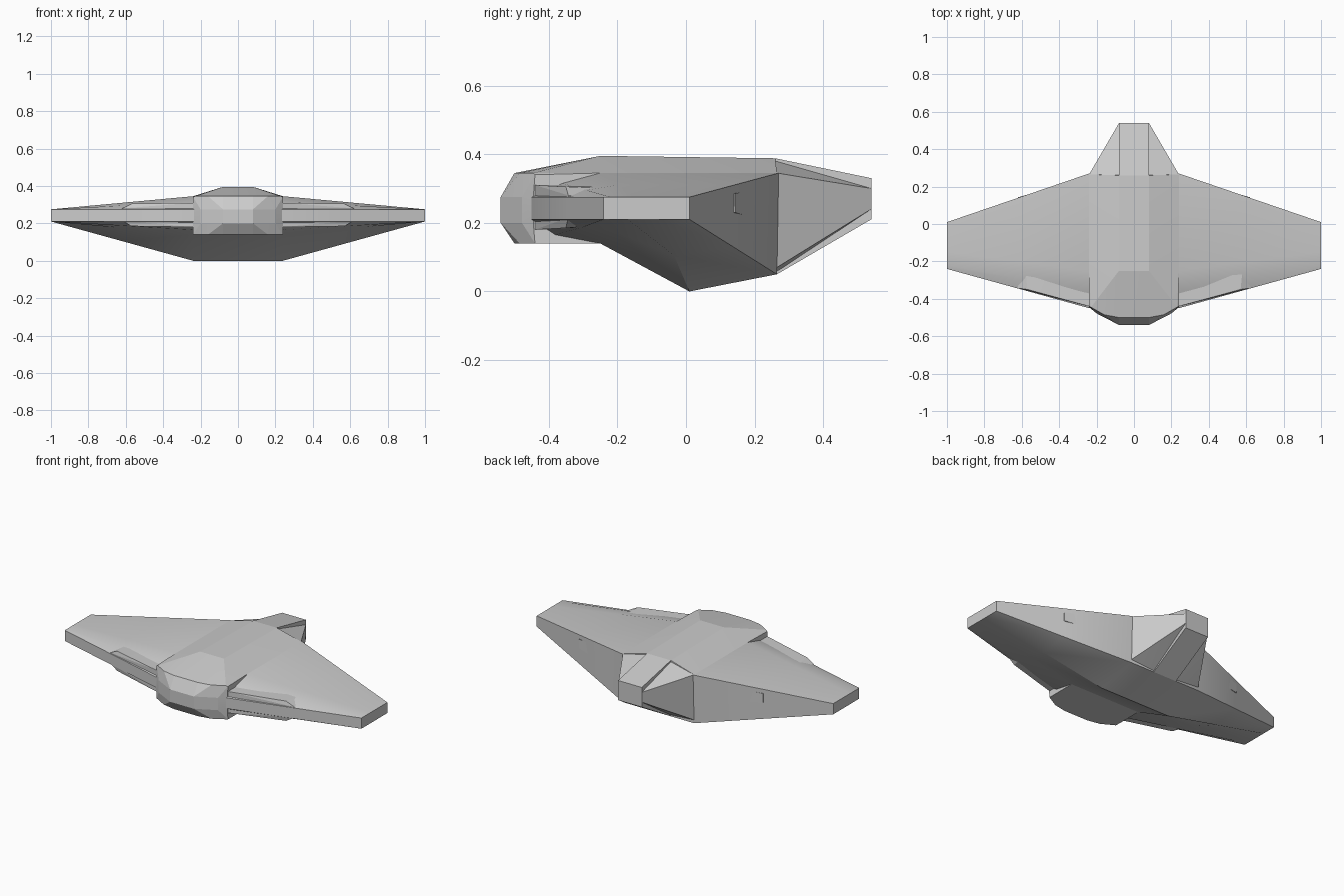
import bpy, bmesh

if "Cube" in bpy.data.objects:
    bpy.data.objects.remove(bpy.data.objects["Cube"])


def finish(name, bm, angle=0.5):
    bmesh.ops.recalc_face_normals(bm, faces=bm.faces)
    me = bpy.data.meshes.new(name)
    bm.to_mesh(me)
    bm.free()
    ob = bpy.data.objects.new(name, me)
    bpy.context.collection.objects.link(ob)
    bpy.ops.object.select_all(action='DESELECT')
    ob.select_set(True)
    bpy.context.view_layer.objects.active = ob
    bpy.ops.object.shade_smooth_by_angle(angle=angle)
    return ob


def hull(name, half_points):
    """Convex solid from points mirrored over x."""
    bm = bmesh.new()
    for x, y, z in half_points:
        for s in (-1, 1):
            bm.verts.new((s * x, y, z))
    res = bmesh.ops.convex_hull(bm, input=bm.verts)
    junk = [v for v in res["geom_interior"] if isinstance(v, bmesh.types.BMVert)]
    bmesh.ops.delete(bm, geom=junk, context='VERTS')
    bmesh.ops.dissolve_limit(bm, angle_limit=0.01, verts=bm.verts, edges=bm.edges)
    return finish(name, bm, 0.1)


# Wing: lofted from the thick keeled root out to thin flat tips
root = [(-.45, .21), (-.45, .275), (-.36, .315), (-.25, .345), (.27, .345),
        (.265, .05), (.01, 0), (-.25, .14), (-.38, .165)]
tip = [(-.24, .21), (-.24, .275), (-.22, .275), (-.15, .275), (.01, .275),
       (.01, .21), (-.08, .21), (-.17, .21), (-.22, .21)]
bm = bmesh.new()
rings = []
for x in (-1, -.62, -.24, .24, .62, 1):
    t = (abs(x) - .24) / .76
    rings.append([bm.verts.new((x, a[0] + (b[0] - a[0]) * t, a[1] + (b[1] - a[1]) * t))
                  for a, b in zip(root, tip)])
n = len(root)
for r0, r1 in zip(rings, rings[1:]):
    for i in range(n):
        j = (i + 1) % n
        bm.faces.new((r0[i], r0[j], r1[j], r1[i]))
bm.faces.new(rings[0])
bm.faces.new(rings[-1])
finish("wing", bm, 0.6)

# Blunt inner wing panel that peeks out along the leading edge
hull("inner_wing", [(x, y, z) for x, y, zs in (
    (.62, -.343, (.215, .28)), (.57, -.35, (.185, .305)), (.24, -.44, (.18, .31)),
    (.62, .143, (.23, .285)), (.24, .25, (.2, .31))) for z in zs])

# Main fuselage with a sloped roof and faceted nose
hull("fuselage", [
    (.08, -.54, .2), (.08, -.54, .275), (.2, -.478, .2), (.2, -.478, .275),
    (.24, -.445, .2), (.24, -.445, .275),
    (.08, -.5, .345), (.16, -.485, .345), (.23, -.445, .345), (.24, -.44, .34),
    (.08, -.5, .14), (.16, -.485, .14), (.24, -.44, .14), (.24, -.25, .14),
    (.08, -.25, .395), (.24, -.25, .345), (.08, .26, .388), (.24, .265, .345),
    (.24, .265, .14)])

# Tapered tail fairing, side edges converging on the tail end
hull("tail_fairing", [
    (.24, .265, .345), (.24, .265, .07), (.08, .26, .38), (.08, .26, .055),
    (.14, .37, .33), (.14, .37, .17),
    (.08, .54, .3), (.08, .54, .24)])

# Central spine slab running down the tail
hull("tail_spine", [
    (.08, .1, .385), (.08, .26, .388), (.08, .54, .33), (.08, .54, .21),
    (.08, .265, .05), (.08, .1, .1)])
